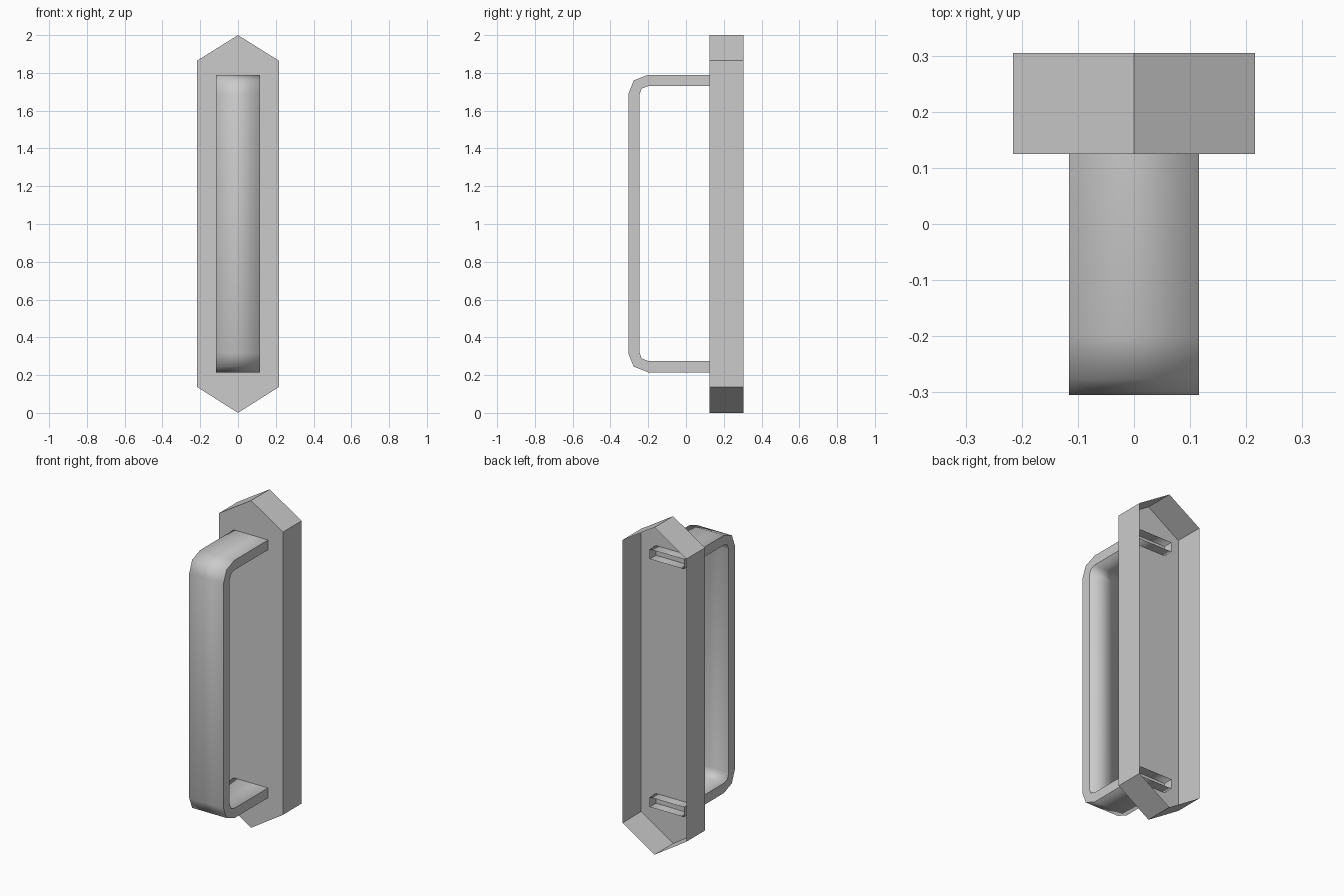
import bpy
import bmesh

cube = bpy.data.objects.get("Cube")
if cube:
    bpy.data.objects.remove(cube, do_unlink=True)

grey = bpy.data.materials.new("light_grey")
grey.use_nodes = True
grey.diffuse_color = (0.6, 0.6, 0.6, 1)
grey.node_tree.nodes["Principled BSDF"].inputs["Base Color"].default_value = (0.6, 0.6, 0.6, 1)


def add_object(name, bm):
    mesh = bpy.data.meshes.new(name)
    bm.to_mesh(mesh)
    bm.free()
    mesh.materials.append(grey)
    obj = bpy.data.objects.new(name, mesh)
    bpy.context.collection.objects.link(obj)
    return obj


# Back plate: pointed hexagonal shell, open at the back
FRONT, BACK = 0.125, 0.305
outline = [(0, 0), (0.216, 0.137), (0.216, 1.865), (0, 2), (-0.216, 1.865), (-0.216, 0.137)]
bm = bmesh.new()
front = [bm.verts.new((x, FRONT, z)) for x, z in outline]
back = [bm.verts.new((x, BACK, z)) for x, z in outline]
bm.faces.new(front)
for i in range(len(outline)):
    j = (i + 1) % len(outline)
    bm.faces.new((front[j], front[i], back[i], back[j]))
add_object("back_plate", bm)

# Handle: flat hollow bar with rounded bends, its open ends passing through the plate
HALF, MID, END = 0.116, 1.0025, 0.185
outer = [(END, 1.79), (-0.20, 1.79), (-0.277, 1.76), (-0.305, 1.69)]
inner = [(END, 1.73), (-0.20, 1.73), (-0.235, 1.717), (-0.247, 1.683)]


def mirrored(path):
    return path + [(y, 2 * MID - z) for y, z in reversed(path)]


bm = bmesh.new()
rings = []
for (yo, zo), (yi, zi) in zip(mirrored(outer), mirrored(inner)):
    corners = [(-HALF, yo, zo), (HALF, yo, zo), (HALF, yi, zi), (-HALF, yi, zi)]
    rings.append([bm.verts.new(c) for c in corners])
for a, b in zip(rings, rings[1:]):
    for i in range(4):
        j = (i + 1) % 4
        bm.faces.new((a[i], b[i], b[j], a[j]))
bm.normal_update()
handle = add_object("handle", bm)

# Soft shading over the broad faces, flat shading on the narrow sides
mesh = handle.data
for poly in mesh.polygons:
    poly.use_smooth = True
soft = [v.normal.copy() for v in mesh.vertices]
normals = [None] * len(mesh.loops)
for poly in mesh.polygons:
    is_side = abs(poly.normal.x) > 0.9
    for k in poly.loop_indices:
        normals[k] = poly.normal.copy() if is_side else soft[mesh.loops[k].vertex_index]
mesh.normals_split_custom_set(normals)
